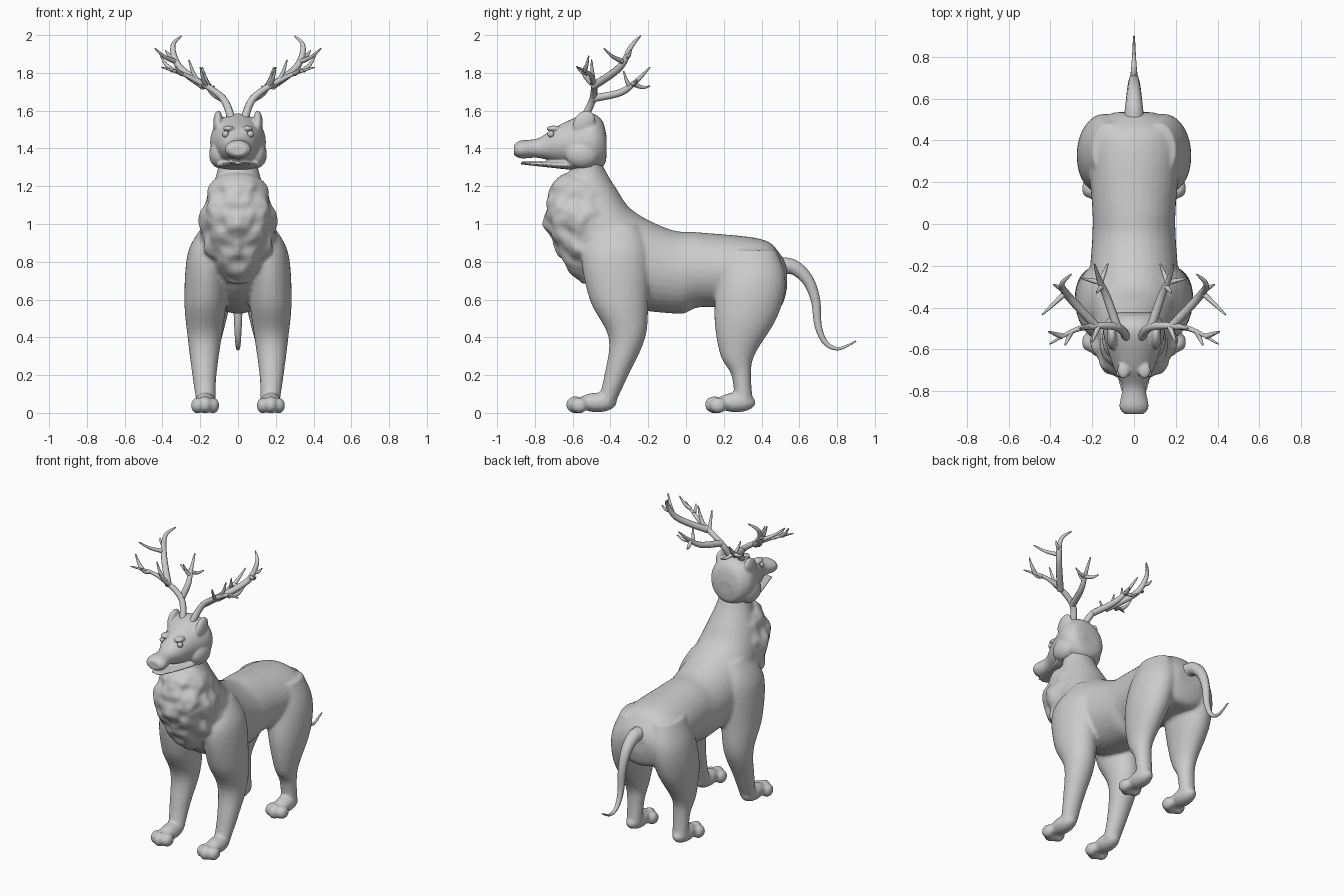
import bpy, bmesh, math
from mathutils import Vector, Matrix, noise

if "Cube" in bpy.data.objects:
    bpy.data.objects.remove(bpy.data.objects["Cube"])


def smooth_path(pts, steps):
    """Catmull-Rom interpolation of tuples of any length."""
    out, last = [], len(pts) - 1
    for i in range(last):
        a, b, c, d = (Vector(pts[max(0, min(last, i + k))]) for k in (-1, 0, 1, 2))
        for s in range(steps):
            t = s / steps
            out.append(b + (c - a) * t / 2 + (a - 2.5 * b + 2 * c - d / 2) * t * t
                       + (1.5 * (b - c) + (d - a) / 2) * t ** 3)
    return out + [Vector(pts[-1])]


def loft(bm, rings, n=32, steps=5, bump=0.0):
    """Smooth skin through oval rings: (y1, z1, y2, z2, half width, centre x)."""
    loops = []
    for y1, z1, y2, z2, w, x in smooth_path(rings, steps):
        mid = Vector((x, (y1 + y2) / 2, (z1 + z2) / 2))
        half = Vector((0, (y1 - y2) / 2, (z1 - z2) / 2))
        loop = []
        for k in range(n):
            a = math.tau * k / n
            off = half * math.cos(a) + Vector((w * math.sin(a), 0, 0))
            p = mid + off
            if bump:
                m = Vector((abs(p.x), p.y, p.z)) * 10
                p += off.normalized() * bump * (noise.noise(m) + noise.noise(m * 2) / 2)
            loop.append(bm.verts.new(p))
        loops.append(loop)
    for a, b in zip(loops, loops[1:]):
        for k in range(n):
            j = (k + 1) % n
            bm.faces.new((a[k], a[j], b[j], b[k]))
    bm.faces.new(loops[0][::-1])
    bm.faces.new(loops[-1])


def upright(bm, rings, **kw):
    """Loft of centred rings: (y1, z1, y2, z2, half width)."""
    loft(bm, [(*r, 0) for r in rings], **kw)


def leg(bm, rings, s):
    """Loft of level rings: (height, front y, back y, half width, centre x)."""
    loft(bm, [(b, z, f, z, w, x * s) for z, f, b, w, x in rings])


def ball(bm, loc, size, tilt=0):
    m = Matrix.Translation(loc) @ Matrix.Rotation(tilt, 4, 'X') @ Matrix.Diagonal((*size, 1))
    bmesh.ops.create_uvsphere(bm, u_segments=20, v_segments=14, radius=1, matrix=m)


def finish(bm, name, voxel=0, soften=4):
    bmesh.ops.recalc_face_normals(bm, faces=bm.faces)
    me = bpy.data.meshes.new(name)
    bm.to_mesh(me)
    bm.free()
    for p in me.polygons:
        p.use_smooth = True
    ob = bpy.data.objects.new(name, me)
    bpy.context.collection.objects.link(ob)
    if voxel:
        r = ob.modifiers.new("blend", 'REMESH')
        r.mode, r.voxel_size, r.use_smooth_shade = 'VOXEL', voxel, True
        ob.modifiers.new("soften", 'SMOOTH').iterations = soften


def tubes(name, paths, side=1):
    """Round tapering tubes; each path is (points, start radius, end radius, taper power)."""
    cu = bpy.data.curves.new(name, 'CURVE')
    cu.dimensions, cu.bevel_depth, cu.bevel_resolution = '3D', 1, 3
    cu.use_fill_caps = True
    for pts, r0, r1, power in paths:
        sp = cu.splines.new('POLY')
        sp.points.add(len(pts) - 1)
        for i, (p, v) in enumerate(zip(sp.points, pts)):
            p.co = (v[0] * side, v[1], v[2], 1)
            p.radius = r0 + (r1 - r0) * (i / (len(pts) - 1)) ** power
        sp.use_smooth = True
    bpy.context.collection.objects.link(bpy.data.objects.new(name, cu))


# Torso and neck
bm = bmesh.new()
upright(bm, [(.535, .77, .535, .66, .09), (.5, .84, .5, .56, .17), (.4, .92, .4, .55, .225),
             (.08, .955, .08, .56, .2), (-.08, .97, -.05, .525, .2), (-.28, 1.07, -.4, .6, .215),
             (-.37, 1.19, -.66, .92, .175), (-.44, 1.31, -.62, 1.25, .11), (-.46, 1.4, -.6, 1.36, .1)])
# Shaggy chest mane
upright(bm, [(-.47, 1.28, -.62, 1.27, .09), (-.43, 1.22, -.7, 1.22, .135), (-.38, 1.08, -.755, 1.08, .185),
             (-.35, .88, -.69, .86, .185), (-.44, .7, -.56, .68, .06)], n=72, steps=14, bump=.028)
for s in (-1, 1):
    # Front legs, then hind legs
    leg(bm, [(1, -.44, -.26, .06, .12), (.85, -.55, -.2, .105, .16), (.6, -.51, -.2, .112, .172),
             (.4, -.41, -.215, .09, .177), (.2, -.432, -.305, .064, .178), (.05, -.47, -.375, .05, .17)], s)
    leg(bm, [(.86, .22, .48, .08, .12), (.7, .17, .528, .122, .14), (.51, .15, .485, .108, .165),
             (.31, .18, .365, .068, .175), (.2, .24, .345, .054, .172), (.05, .26, .355, .05, .172)], s)
    # Paws and toes
    for y in (-.47, .265):
        ball(bm, (.174 * s, y, .055), (.056, .105, .052))
        for k in (-1, 0, 1):
            r = .038 - .004 * abs(k)
            ball(bm, ((.174 + .042 * k) * s, y - .115 + .02 * abs(k), r + .005), (r, r * 1.35, r + .008))
finish(bm, "body_and_legs", .011, 5)

# Head with muzzle and lower jaw
bm = bmesh.new()
upright(bm, [(-.42, 1.46, -.42, 1.37, .06), (-.445, 1.55, -.435, 1.31, .115), (-.52, 1.585, -.51, 1.285, .148),
             (-.68, 1.52, -.68, 1.325, .1), (-.78, 1.455, -.78, 1.35, .058), (-.875, 1.442, -.875, 1.348, .07),
             (-.91, 1.42, -.91, 1.365, .045)])
upright(bm, [(-.5, 1.37, -.5, 1.28, .12), (-.64, 1.335, -.64, 1.29, .105), (-.875, 1.33, -.875, 1.316, .04)])
# Ears, cheeks and brows
for s in (-1, 1):
    ball(bm, (.105 * s, -.54, 1.535), (.026, .055, .07), -.6)
    ball(bm, (.098 * s, -.55, 1.37), (.055, .09, .075))
    ball(bm, (.05 * s, -.7, 1.505), (.03, .04, .016))
finish(bm, "head", .007, 3)

# Eyes
bm = bmesh.new()
for s in (-1, 1):
    ball(bm, (.066 * s, -.715, 1.476), (.018, .018, .018))
finish(bm, "eyes")

# Tail
tail = [(.47, .77), (.56, .775), (.64, .71), (.685, .6), (.7, .46), (.74, .37), (.81, .34), (.9, .38)]
tubes("tail", [(smooth_path([(0, y, z) for y, z in tail], 6), .06, .004, .6)])

# Antlers: three beams, and tines that spring from the nearest point of a beam
beams = [smooth_path(b, 8) for b in (
    [(.035, -.54, 1.56), (.09, -.49, 1.675), (.26, -.5, 1.78), (.405, -.575, 1.83)],
    [(.08, -.495, 1.665), (.13, -.35, 1.695), (.165, -.27, 1.75), (.19, -.19, 1.83)],
    [(.18, -.49, 1.73), (.31, -.35, 1.83), (.345, -.29, 1.94), (.3, -.24, 1.995)])]
tips = [(.125, -.19, 1.73), (.18, -.33, 1.81), (.25, -.26, 1.765), (.33, -.58, 1.835), (.2, -.565, 1.83),
        (.41, -.515, 1.89), (.44, -.435, 1.93), (.385, -.29, 1.92), (.26, -.5, 1.87)]
antler = [(b, .021, .003, 2) for b in beams]
for tip in map(Vector, tips):
    beam = min(beams, key=lambda b: min((p - tip).length for p in b))
    near = min(range(len(beam)), key=lambda i: (beam[i] - tip).length)
    root = beam[max(0, near - 3)]
    bend = root.lerp(tip, .55) - Vector((0, 0, .012))
    antler.append((smooth_path([root, bend, tip], 5), .014, .003, 1.3))
for name, s in (("antler_left", 1), ("antler_right", -1)):
    tubes(name, antler, s)
